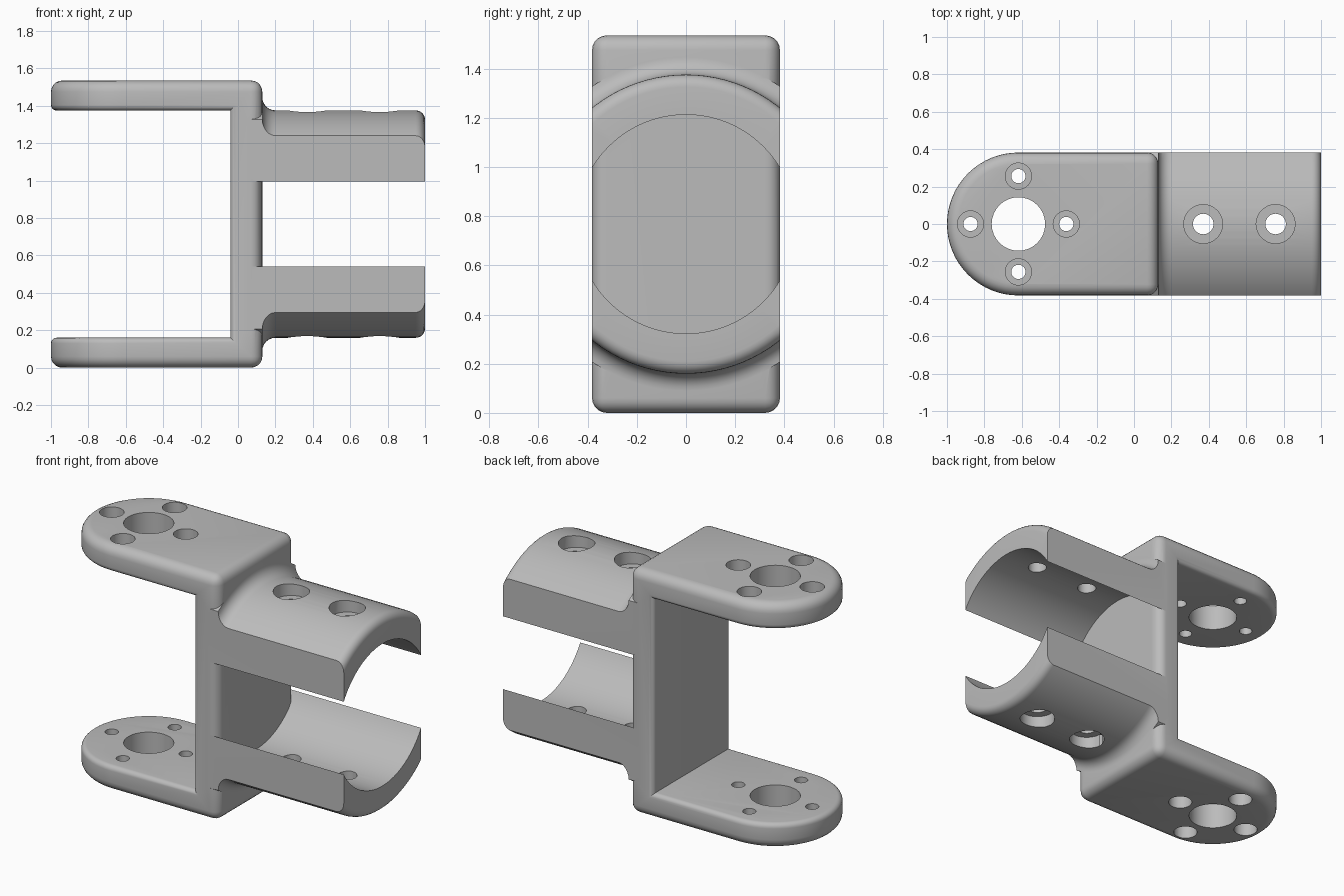
import bpy, bmesh
from math import sin, cos, pi, radians
from mathutils import Matrix

if "Cube" in bpy.data.objects:
    bpy.data.objects.remove(bpy.data.objects["Cube"], do_unlink=True)

HALF_W, HEIGHT = 0.382, 1.535
MID = HEIGHT / 2
ARM = 0.16                     # arm thickness
WALL_IN, WALL_OUT = -0.04, 0.13
END_X = HALF_W - 1             # centre of the rounded arm ends
BORE, OUTER = 0.445, 0.608     # clamp shell radii

grey = bpy.data.materials.new("plain_grey")
grey.use_nodes = True
grey.diffuse_color = (0.5, 0.5, 0.5, 1)
grey.node_tree.nodes["Principled BSDF"].inputs["Base Color"].default_value = (0.5, 0.5, 0.5, 1)


def finish(name, bm):
    bmesh.ops.recalc_face_normals(bm, faces=bm.faces)
    mesh = bpy.data.meshes.new(name)
    bm.to_mesh(mesh)
    bm.free()
    mesh.materials.append(grey)
    obj = bpy.data.objects.new(name, mesh)
    bpy.context.collection.objects.link(obj)
    return obj


def box(name, x0, x1, y, z0, z1):
    bm = bmesh.new()
    bmesh.ops.create_cube(bm, size=1)
    bmesh.ops.scale(bm, vec=(x1 - x0, 2 * y, z1 - z0), verts=bm.verts)
    bmesh.ops.translate(bm, vec=((x0 + x1) / 2, 0, (z0 + z1) / 2), verts=bm.verts)
    return finish(name, bm)


def cylinder(name, x, y, z0, z1, r, sides=32):
    bm = bmesh.new()
    bmesh.ops.create_cone(bm, cap_ends=True, segments=sides, radius1=r, radius2=r,
                          depth=z1 - z0, matrix=Matrix.Translation((x, y, (z0 + z1) / 2)))
    return finish(name, bm)


def boolean(obj, tool, operation):
    tool.hide_render = True
    mod = obj.modifiers.new("cut", 'BOOLEAN')
    mod.operation, mod.solver, mod.object = operation, 'EXACT', tool
    bpy.context.view_layer.objects.active = obj
    bpy.ops.object.modifier_apply(modifier=mod.name)
    bpy.data.objects.remove(tool, do_unlink=True)


def arc(cx, cy, r, a0, a1, n=6):
    return [(cx + r * cos(radians(a0 + (a1 - a0) * i / n)),
             cy + r * sin(radians(a0 + (a1 - a0) * i / n))) for i in range(n + 1)]


# U-shaped bracket: rounded-end prism with the inside cut away
bm = bmesh.new()
outline = [(WALL_OUT, -HALF_W), (WALL_OUT, HALF_W)] + arc(END_X, 0, HALF_W, 90, 270, 32)
base = bm.faces.new([bm.verts.new((x, y, 0)) for x, y in outline])
top = bmesh.ops.extrude_face_region(bm, geom=[base])["geom"]
bmesh.ops.translate(bm, vec=(0, 0, HEIGHT),
                    verts=[v for v in top if isinstance(v, bmesh.types.BMVert)])
bracket = finish("clamp_bracket", bm)
boolean(bracket, box("inside_cutter", -2, WALL_IN, 1, ARM, HEIGHT - ARM), 'DIFFERENCE')


# Round the outer edges widely and the inner edges slightly
def is_inner(edge):
    mid = (edge.verts[0].co + edge.verts[1].co) / 2
    return mid.x < WALL_IN + 0.01 and ARM - 0.01 < mid.z < HEIGHT - ARM + 0.01


bm = bmesh.new()
bm.from_mesh(bracket.data)
bmesh.ops.remove_doubles(bm, verts=bm.verts, dist=0.0001)
for inner, width in ((False, 0.06), (True, 0.03)):
    edges = [e for e in bm.edges if e.is_manifold and is_inner(e) == inner
             and e.calc_face_angle_signed() > 1]
    bmesh.ops.bevel(bm, geom=edges, offset=width, offset_type='OFFSET',
                    segments=5, profile=0.5, affect='EDGES', clamp_overlap=True)
bm.to_mesh(bracket.data)
bm.free()

# Clamp shells: a turned tube with a flared root and rounded rim, trimmed at the sides
flare, rim = 0.07, 0.05
profile = [(0.05, BORE), (1, BORE)]
profile += arc(1 - rim, OUTER - rim, rim, 0, 90)
profile += arc(WALL_OUT + flare, OUTER + flare, flare, 270, 180)
profile += [(0.05, OUTER + flare)]
bm = bmesh.new()
steps = 96
rings = []
for i in range(steps):
    a = 2 * pi * i / steps
    rings.append([bm.verts.new((x, r * sin(a), MID + r * cos(a))) for x, r in profile])
for i in range(steps):
    a, b = rings[i], rings[(i + 1) % steps]
    for j in range(len(profile)):
        k = (j + 1) % len(profile)
        bm.faces.new((a[j], a[k], b[k], b[j]))
shells = finish("clamp_shells", bm)
boolean(shells, box("side_trim", -1, 2, HALF_W, -1, 3), 'INTERSECT')
boolean(bracket, shells, 'UNION')

# Hub holes through both arms
boolean(bracket, cylinder("hub_cutter", END_X, 0, -1, 3, 0.143), 'DIFFERENCE')


# Screw holes with a wider recess on the outer side, top and bottom
def screw_hole(x, y, r, recess_r, floor):
    boolean(bracket, cylinder("screw_cutter", x, y, -1, 3, r), 'DIFFERENCE')
    boolean(bracket, cylinder("recess_cutter", x, y, floor, 3, recess_r), 'DIFFERENCE')
    boolean(bracket, cylinder("recess_cutter", x, y, -1, HEIGHT - floor, recess_r), 'DIFFERENCE')


for i in range(4):
    a = i * pi / 2
    screw_hole(END_X + 0.256 * cos(a), 0.256 * sin(a), 0.038, 0.07, HEIGHT - 0.08)
for x in (0.37, 0.757):
    screw_hole(x, 0, 0.055, 0.104, MID + 0.53)

# Smooth shading with crisp edges
bpy.ops.object.select_all(action='DESELECT')
bracket.select_set(True)
bpy.context.view_layer.objects.active = bracket
bpy.ops.object.shade_smooth_by_angle(angle=radians(30))
